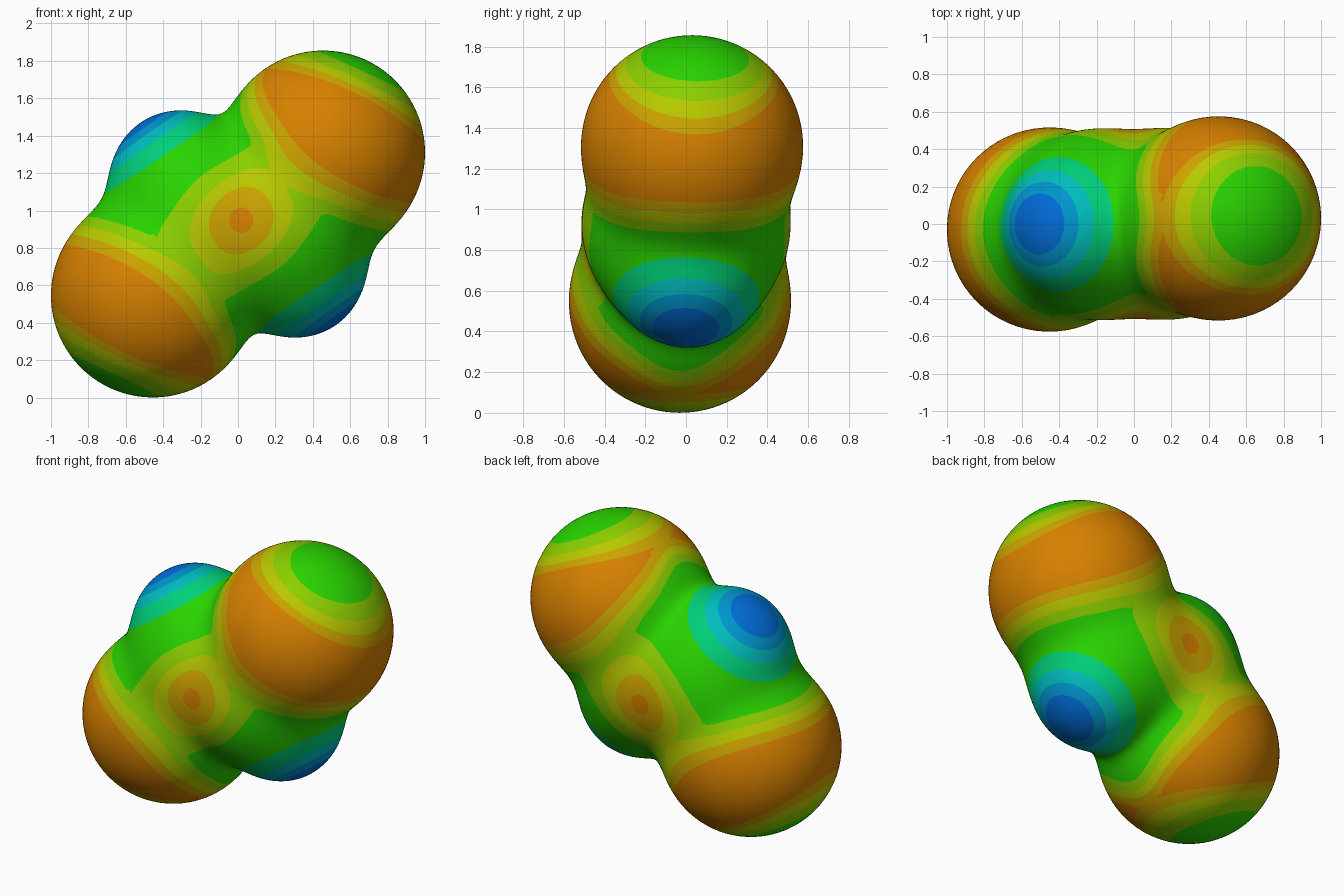
import bpy, bmesh
from math import exp, floor
from mathutils import Vector

cube = bpy.data.objects.get("Cube")
if cube:
    bpy.data.objects.remove(cube, do_unlink=True)

CENTRE = Vector((0, 0, 0.928))
BLEND = 0.05

# Lobes of one half (position from the centre, radius); the other half is the point mirror
LARGE = Vector((0.455, 0.03, 0.3825))
HALF = [(LARGE, 0.545),                           # large end lobe
        (Vector((0.185, 0.0, -0.013)), 0.505),    # core lobe
        (Vector((0.32, 0.01, -0.25)), 0.35)]      # small side lobe
LOBES = [(p * s, r) for p, r in HALF for s in (1, -1)]

# Colour bands from lowest to highest level
BANDS = [("orange", (0.68, 0.22, 0)), ("gold", (0.60, 0.37, 0)),
         ("yellow_green", (0.48, 0.58, 0)), ("lime", (0.26, 0.62, 0)),
         ("green", (0.022, 0.65, 0)), ("teal", (0, 0.63, 0.19)),
         ("cyan", (0, 0.51, 0.51)), ("azure", (0, 0.30, 0.61)),
         ("blue", (0, 0.15, 0.68))]


def make_material(name, rgb):
    mat = bpy.data.materials.new(name)
    mat.use_nodes = True
    mat.diffuse_color = (*rgb, 1)
    bsdf = mat.node_tree.nodes["Principled BSDF"]
    bsdf.inputs["Base Color"].default_value = (*rgb, 1)
    bsdf.inputs["Roughness"].default_value = 0.6
    return mat


def inside(p):
    """Smooth union of all lobes."""
    return sum(exp((r - (p - c).length) / BLEND) for c, r in LOBES) > 1


def surface_point(direction):
    """Outermost point of the blended body along a direction."""
    low, high = 0.2, 1.3
    for _ in range(15):
        mid = (low + high) / 2
        if inside(direction * mid):
            low = mid
        else:
            high = mid
    return direction * low


def bump(p, anchor, size):
    return exp(-(p - anchor).length_squared / size ** 2)


CAP_AXIS = Vector((0.42, 0.03, 0.907)).normalized()
BELT_UP = Vector((0.6, 0, 0.8))
BELT_ALONG = Vector((0.8, 0, -0.6))
RIDGE_ACROSS = Vector((0.64, 0, -0.77))
SIDE_POLE = Vector((-0.50, 0.0, 0.50))
SPOT = Vector((0.02, -0.51, 0.02))


def belt(rel):
    """Drop in level on a large lobe, between its cap and its curved inner border."""
    cap_edge = min(0.28 + 0.42 * rel.y ** 2, 0.38)
    upper = 3 * (cap_edge - rel.dot(CAP_AXIS)) / (0.475 - cap_edge)
    along = rel.dot(BELT_ALONG) - 0.05
    pinch = 0.25 * exp(-(rel.y / 0.2) ** 2) if along < 0 else 0
    inner_edge = (0.5 + pinch) * along ** 2 - 0.06
    lower = (rel.dot(BELT_UP) - inner_edge) / 0.065
    return min(max(3.2 + min(upper, lower), 0), 3.8)


def level(p):
    """Band level: low on the large lobes' belts, high on the side lobes."""
    total = 4.2
    # ridge joining the two large lobes across the core
    across = (p.dot(RIDGE_ACROSS) / 0.24) ** 4
    total -= 1.7 * exp(-across - (p.length / 0.62) ** 6)
    for q in (p, -p):
        total -= belt(q - LARGE)
        total += 5.2 * bump(q, SIDE_POLE, 0.292)
        total -= 2.15 * bump(q, SPOT, 0.22)
    return total


# Blended body shaped from a sphere
bm = bmesh.new()
bmesh.ops.create_icosphere(bm, subdivisions=6, radius=1)
value = bm.verts.layers.float.new("level")
for v in bm.verts:
    v.co = surface_point(v.co.normalized())
    v[value] = level(v.co)

# Cut clean edges along every band border
for border in range(1, len(BANDS)):
    crossing = [e for e in bm.edges
                if (e.verts[0][value] - border) * (e.verts[1][value] - border) < 0]
    cuts = set()
    for e in crossing:
        a, b = e.verts
        fac = (border - a[value]) / (b[value] - a[value])
        _, new = bmesh.utils.edge_split(e, a, fac)
        new[value] = border
        cuts.add(new)
    for face in {f for v in cuts for f in v.link_faces}:
        pair = [v for v in face.verts if v in cuts]
        if len(pair) == 2:
            bmesh.utils.face_split(face, pair[0], pair[1])

# Paint each face by its band
for f in bm.faces:
    mean = sum(v[value] for v in f.verts) / len(f.verts)
    f.material_index = min(max(floor(mean), 0), len(BANDS) - 1)
    f.smooth = True
bm.verts.layers.float.remove(value)
bmesh.ops.triangulate(bm, faces=[f for f in bm.faces if len(f.verts) > 4])

mesh = bpy.data.meshes.new("banded_surface")
bm.to_mesh(mesh)
bm.free()
for name, rgb in BANDS:
    mesh.materials.append(make_material(name, rgb))
body = bpy.data.objects.new("banded_surface", mesh)
body.location = CENTRE
bpy.context.collection.objects.link(body)
